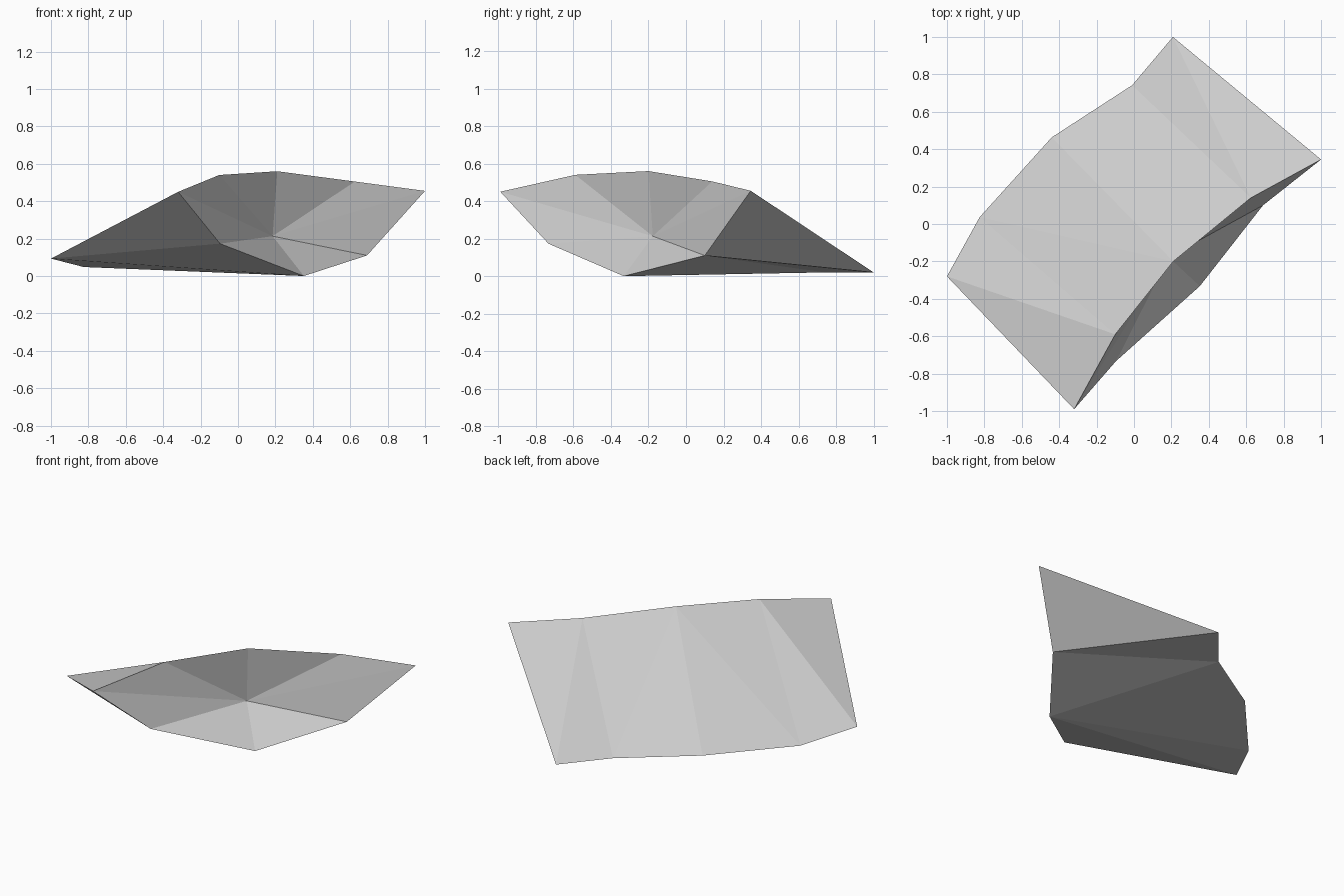
import bpy
import bmesh

default_cube = bpy.data.objects.get("Cube")
if default_cube:
    bpy.data.objects.remove(default_cube, do_unlink=True)


def make_material(name, colour):
    material = bpy.data.materials.new(name)
    material.use_nodes = True
    material.diffuse_color = colour
    material.node_tree.nodes["Principled BSDF"].inputs["Base Color"].default_value = colour
    return material


stone_grey = make_material("stone grey", (0.6, 0.6, 0.6, 1))

bm = bmesh.new()


def add_row(points):
    return [bm.verts.new(p) for p in points]


def add_triangles(*triangles):
    for triangle in triangles:
        bm.faces.new(triangle)


def add_fan(centre, rim):
    """Triangles from one centre to each neighbouring pair along the rim."""
    for start, end in zip(rim, rim[1:]):
        bm.faces.new((centre, start, end))


# Upper lip of the slab, from the right corner to the left corner
crest = add_row([(-0.32, -0.99, 0.45), (-0.10, -0.59, 0.54), (0.21, -0.20, 0.56),
                 (0.625, 0.14, 0.505), (1.0, 0.345, 0.455)])
# Low rear edge
rear = add_row([(-1.0, -0.28, 0.093), (-0.825, 0.037, 0.048), (-0.44, 0.463, 0.045),
                (-0.01, 0.742, 0.02), (0.208, 1.0, 0.02)])
# Lower front edge
foot = add_row([(-0.096, -0.733, 0.173), (0.352, -0.332, 0.0), (0.69, 0.10, 0.11)])
# Deepest point of the hollow front
hollow = bm.verts.new((0.185, -0.177, 0.213))

# Sloping top: fans from the lip to the rear edge
add_fan(crest[1], [crest[0]] + rear[:2])
add_fan(crest[2], [crest[1]] + rear[1:4])
add_fan(crest[3], [crest[2]] + rear[3:])
add_triangles((crest[3], rear[4], crest[4]))

# Hollow front: closed fan around the deepest point
add_fan(hollow, crest + foot[::-1] + crest[:1])

# End faces
add_triangles((crest[0], rear[0], foot[0]), (crest[4], foot[2], rear[4]))

# Underside
add_fan(foot[1], [foot[0]] + rear[:4] + [foot[2]])
add_triangles((foot[2], rear[3], rear[4]))

bmesh.ops.recalc_face_normals(bm, faces=bm.faces)
mesh = bpy.data.meshes.new("rock_slab")
bm.to_mesh(mesh)
bm.free()
mesh.materials.append(stone_grey)
rock_slab = bpy.data.objects.new("rock_slab", mesh)
bpy.context.collection.objects.link(rock_slab)
